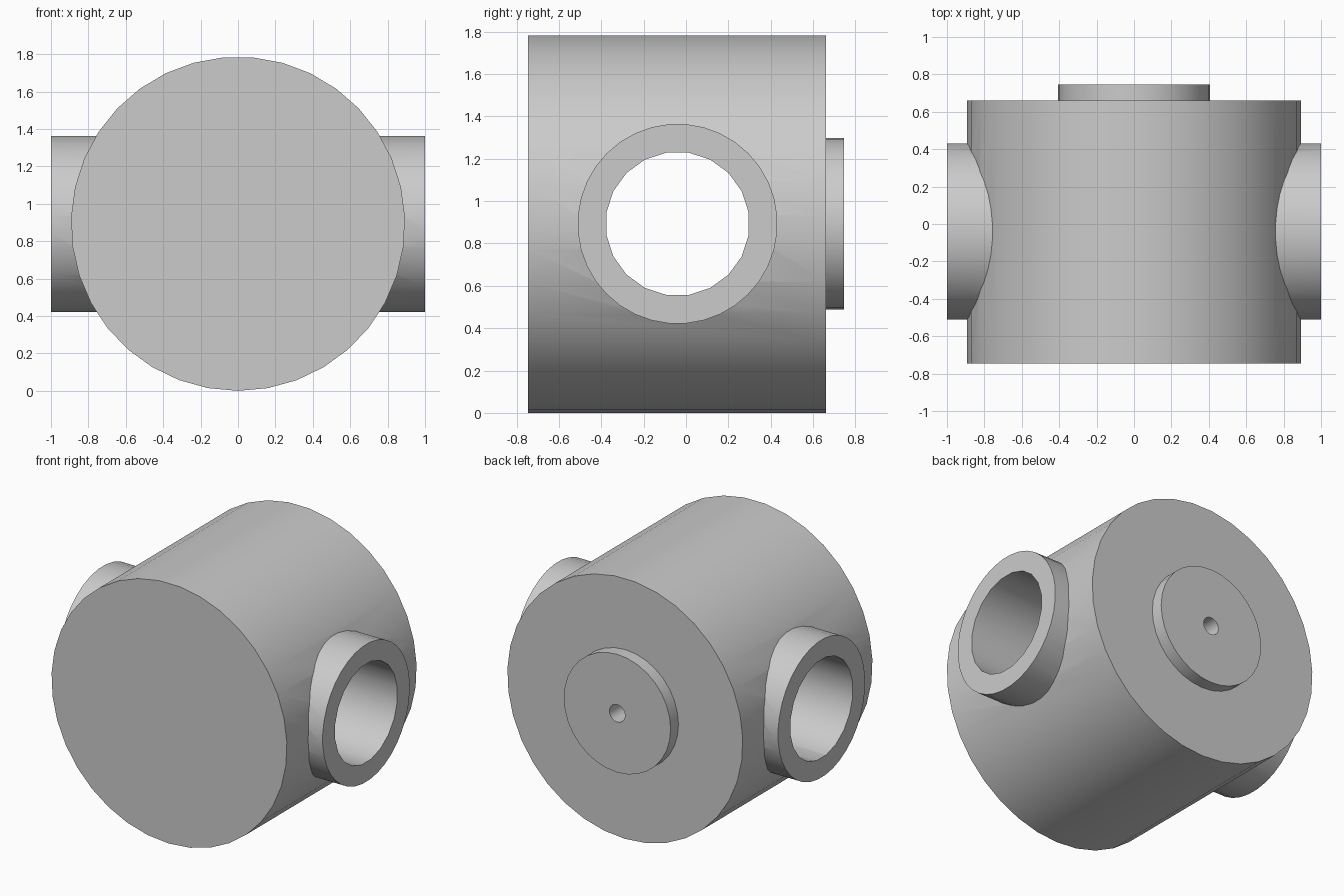
import bpy, bmesh, math
from mathutils import Vector

cube = bpy.data.objects.get("Cube")
if cube:
    bpy.data.objects.remove(cube, do_unlink=True)

CENTRE_Z = 0.893
PIPE_Y = -0.04

grey = bpy.data.materials.new("plain_grey")
grey.use_nodes = True
colour = (0.6, 0.6, 0.6, 1)
grey.diffuse_color = colour
grey.node_tree.nodes["Principled BSDF"].inputs["Base Color"].default_value = colour


def rod(name, axis, radius, start, end, sides, phase=0.0, offset=0.0):
    """Closed prism along x or y; its first corner points straight down."""
    bm = bmesh.new()
    rings = []
    for along in (start, end):
        ring = []
        for i in range(sides):
            a = 2 * math.pi * (i + phase) / sides
            across, up = radius * math.sin(a), CENTRE_Z - radius * math.cos(a)
            p = (along, across + offset, up) if axis == "x" else (across + offset, along, up)
            ring.append(bm.verts.new(Vector(p)))
        rings.append(ring)
        bm.faces.new(ring)
    for i in range(sides):
        j = (i + 1) % sides
        bm.faces.new((rings[0][i], rings[0][j], rings[1][j], rings[1][i]))
    bmesh.ops.recalc_face_normals(bm, faces=bm.faces)
    mesh = bpy.data.meshes.new(name)
    bm.to_mesh(mesh)
    bm.free()
    mesh.materials.append(grey)
    obj = bpy.data.objects.new(name, mesh)
    bpy.context.collection.objects.link(obj)
    return obj


def combine(target, tool, operation):
    """Apply a boolean and drop the tool object."""
    tool.hide_render = True
    mod = target.modifiers.new(operation.lower(), "BOOLEAN")
    mod.operation, mod.solver, mod.object = operation, "EXACT", tool
    bpy.context.view_layer.objects.active = target
    bpy.ops.object.modifier_apply(modifier=mod.name)
    bpy.data.objects.remove(tool, do_unlink=True)


# Drum with the cross pipe and the rear boss merged in
housing = rod("drum_housing", "y", CENTRE_Z, -0.745, 0.66, 35)
combine(housing, rod("cross_pipe", "x", 0.472, -1, 1, 36, 0.5, PIPE_Y), "UNION")
combine(housing, rod("rear_boss", "y", 0.405, 0.5, 0.745, 32), "UNION")

# Through bore and small rear hole
combine(housing, rod("bore_cutter", "x", 0.34, -1.2, 1.2, 20, 0.5, PIPE_Y), "DIFFERENCE")
combine(housing, rod("rear_hole_cutter", "y", 0.06, 0.45, 0.9, 16), "DIFFERENCE")

# Smooth curved walls, sharp rims
bpy.ops.object.select_all(action="DESELECT")
housing.select_set(True)
bpy.context.view_layer.objects.active = housing
bpy.ops.object.shade_smooth_by_angle(angle=math.radians(30))
